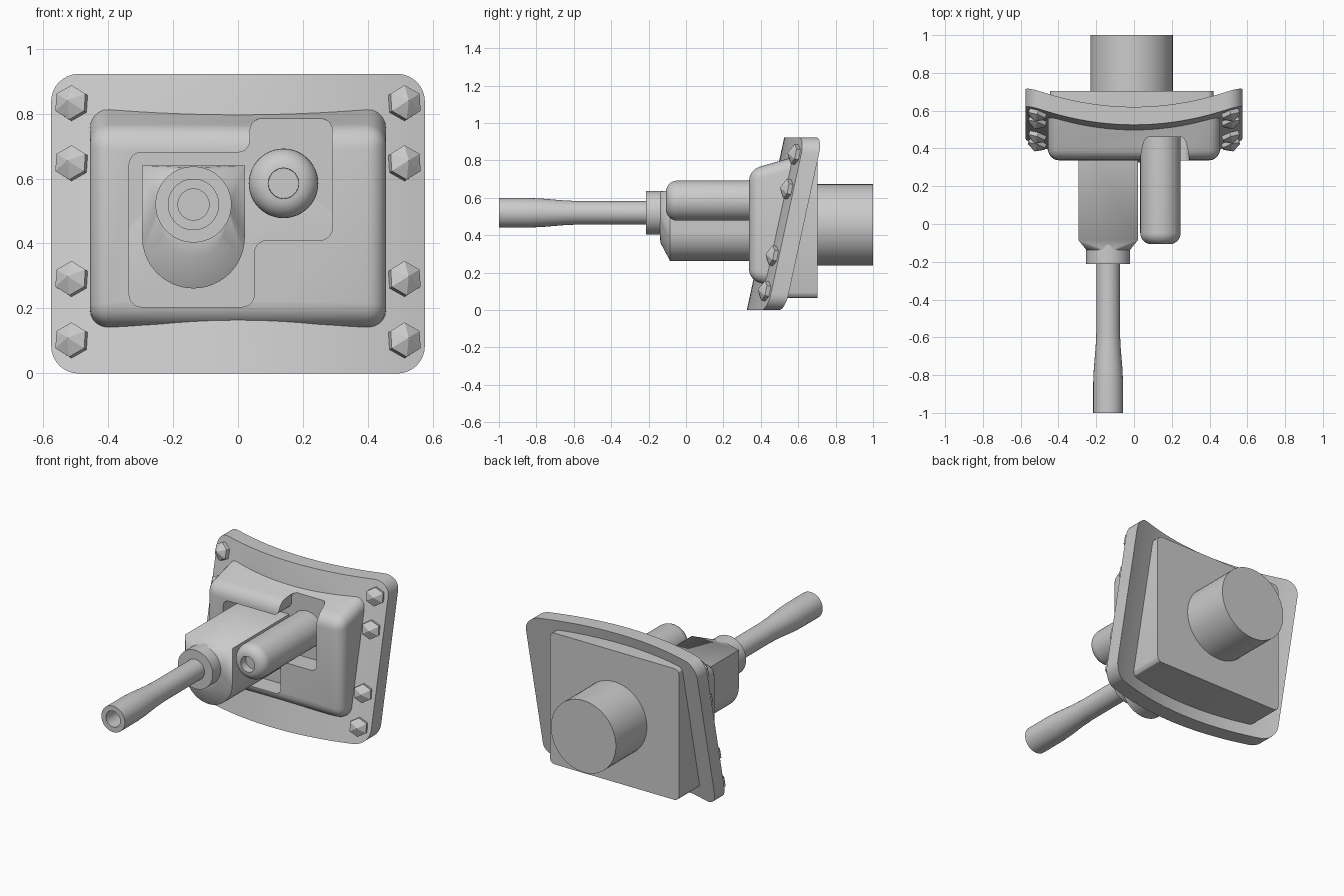
import bpy, bmesh, math
from mathutils import Vector

if "Cube" in bpy.data.objects:
    bpy.data.objects.remove(bpy.data.objects["Cube"], do_unlink=True)

steel = bpy.data.materials.new("plain_grey")
steel.use_nodes = True
GREY = (0.6, 0.6, 0.6, 1)
steel.diffuse_color = GREY
steel.node_tree.nodes["Principled BSDF"].inputs["Base Color"].default_value = GREY

SLOPE, HALF_W, HEIGHT, CORNER, THICK = 0.217, 0.575, 0.922, 0.085, 0.095
GUN = (-0.137, 0.52)


def plate_y(x, z):
    """Front surface of the curved, leaning plate."""
    return 0.325 + SLOPE * z + 0.11 * (x / HALF_W) ** 2


def finish(name, bm, angle=30, cutter=None):
    bmesh.ops.recalc_face_normals(bm, faces=bm.faces)
    mesh = bpy.data.meshes.new(name)
    bm.to_mesh(mesh)
    bm.free()
    mesh.materials.append(steel)
    ob = bpy.data.objects.new(name, mesh)
    bpy.context.collection.objects.link(ob)
    bpy.ops.object.select_all(action='DESELECT')
    ob.select_set(True)
    bpy.context.view_layer.objects.active = ob
    if cutter:
        mod = ob.modifiers.new("recess", 'BOOLEAN')
        mod.operation, mod.solver, mod.object = 'DIFFERENCE', 'EXACT', cutter
        bpy.ops.object.modifier_apply(modifier=mod.name)
    if angle:
        bpy.ops.object.shade_smooth_by_angle(angle=math.radians(angle))
    return ob


def lathe(name, profile, loc, normal=(0, -1, 0), sides=48, angle=30):
    """Revolve (radius, height) points around an axis along the normal."""
    bm = bmesh.new()
    rings = []
    for r, h in profile:
        if r == 0:
            rings.append([bm.verts.new((0, 0, h))] * sides)
        else:
            turns = [math.pi / 2 + math.tau * i / sides for i in range(sides)]
            rings.append([bm.verts.new((r * math.cos(a), r * math.sin(a), h)) for a in turns])
    for a, b in zip(rings, rings[1:]):
        for i in range(sides):
            j = (i + 1) % sides
            bm.faces.new(dict.fromkeys((a[i], a[j], b[j], b[i])))
    ob = finish(name, bm, angle)
    ob.rotation_mode = 'QUATERNION'
    ob.rotation_quaternion = Vector(normal).to_track_quat('Z', 'Y')
    ob.location = loc
    return ob


def wedge(x0, x1, front, back):
    """Box from two rectangles; each is (y low, y high, z low, z high)."""
    bm = bmesh.new()
    loops = []
    for ya, yb, za, zb in (front, back):
        loops.append([bm.verts.new(p) for p in
                      ((x0, ya, za), (x1, ya, za), (x1, yb, zb), (x0, yb, zb))])
    f, b = loops
    bm.faces.new(f)
    bm.faces.new(b[::-1])
    for i in range(4):
        j = (i + 1) % 4
        bm.faces.new((f[j], f[i], b[i], b[j]))
    bmesh.ops.recalc_face_normals(bm, faces=bm.faces)
    return bm, f, b


# Recess cutter: stepped outline with rounded corners
bm = bmesh.new()
outline = [(-.335, .205), (.05, .205), (.05, .41), (.29, .41),
           (.29, .785), (.037, .785), (.037, .68), (-.335, .68)]
bm.faces.new([bm.verts.new((x, 0.2, z)) for x, z in outline])
bmesh.ops.bevel(bm, geom=bm.verts[:], offset=0.037, segments=5, profile=0.5, affect='VERTICES')
ext = bmesh.ops.extrude_face_region(bm, geom=bm.faces[:])
bmesh.ops.translate(bm, vec=(0, 0.26, 0),
                    verts=[v for v in ext["geom"] if isinstance(v, bmesh.types.BMVert)])
cutter = finish("recess_cutter", bm, 0)
cutter.hide_render = True

# Curved plate with rounded corners, lofted in columns across x
inner = HALF_W - CORNER
arc = [(inner + CORNER * math.sin(t), CORNER * (1 - math.cos(t)))
       for t in (math.pi / 2 * i / 8 for i in range(1, 9))]
columns = [(-x, d) for x, d in reversed(arc)]
columns += [(inner * i / 10, 0) for i in range(-10, 11)] + arc
bm = bmesh.new()
loops = []
for x, d in columns:
    lo, hi = d, HEIGHT - d
    loops.append([bm.verts.new((x, plate_y(x, z) + t, z))
                  for z, t in ((lo, 0), (hi, 0), (hi, THICK), (lo, THICK))])
for a, b in zip(loops, loops[1:]):
    for i in range(4):
        j = (i + 1) % 4
        bm.faces.new((a[i], a[j], b[j], b[i]))
bm.faces.new(loops[0])
bm.faces.new(loops[-1][::-1])
finish("curved_plate", bm, 30, cutter)

# Front housing with soft edges
bm, front, back = wedge(-.456, .456, (.337, .337, .158, .75), (.432, .575, .137, .818))
soft = [e for e in bm.edges if any(v in front for v in e.verts)]
bmesh.ops.bevel(bm, geom=soft, offset=0.06, segments=5, profile=0.5, affect='EDGES')
finish("front_housing", bm, 35, cutter)

# Rear block behind the plate
bm, front, back = wedge(-.445, .42, (.415, .585, .065, .86), (.703, .703, .065, .86))
sides = [e for e in bm.edges if (e.verts[0] in front) != (e.verts[1] in front)]
bmesh.ops.bevel(bm, geom=sides, offset=0.03, segments=3, profile=0.5, affect='EDGES')
finish("rear_block", bm, 30, cutter)

# Rear drum
lathe("rear_drum", [(0, 0), (.218, 0), (.218, .4), (0, .4)], (-.0125, 1, .455))


# Gun sleeve: U-shaped body narrowing to the collar
def ring(radius, z, y, start=0, end=math.tau, n=40):
    steps = [start + (end - start) * i / n for i in range(n + 1)]
    return [(GUN[0] + radius * math.cos(a), y, z + radius * math.sin(a)) for a in steps]


bm = bmesh.new()
points = ring(.113, GUN[1], -.14)[:-1] + ring(.095, .455, -.137)[:-1]
for y in (-.085, .5):
    points += ring(.158, .42, y, math.pi, math.tau)
    points += [(GUN[0] + s * .158, y, .64) for s in (-1, 1)]
for p in points:
    bm.verts.new(p)
hull = bmesh.ops.convex_hull(bm, input=bm.verts[:])
spare = {g for g in hull["geom_interior"] + hull["geom_unused"]
         if isinstance(g, bmesh.types.BMVert)}
bmesh.ops.delete(bm, geom=list(spare), context='VERTS')
bmesh.ops.dissolve_limit(bm, angle_limit=0.01, verts=bm.verts[:], edges=bm.edges[:])
finish("gun_sleeve", bm)

# Collar and flared barrel with an open bore
gun_at = (GUN[0], 0, GUN[1])
lathe("collar", [(0, 0), (.117, 0), (.117, .213), (0, .213)], gun_at)
lathe("barrel", [(0, .1), (.062, .1), (.062, .56), (.066, .65), (.076, .77), (.079, .84),
                 (.079, 1), (.048, 1), (.048, .88), (0, .88)], gun_at)

# Side tube with rounded nose and small bore
R, NOSE, TIP = .107, .06, .107
nose = [(R - NOSE * (1 - math.cos(t)), TIP - NOSE * (1 - math.sin(t)))
        for t in (math.pi / 2 * i / 8 for i in range(9))]
lathe("side_tube", [(0, -.5), (R, -.5)] + nose + [(.046, .06), (0, .06)], (.14, 0, .585))

# Faceted bolts set square to the plate
for side, label in ((-1, "right"), (1, "left")):
    for n, z in enumerate((.1, .289, .645, .83)):
        x = side * .509
        slope_x = 2 * 0.11 * x / HALF_W ** 2
        lathe(f"bolt_{label}_{n + 1}", [(0, -.02), (.054, -.02), (.054, .022), (0, .052)],
              (x, plate_y(x, z), z), (slope_x, -1, SLOPE), sides=6, angle=0)
